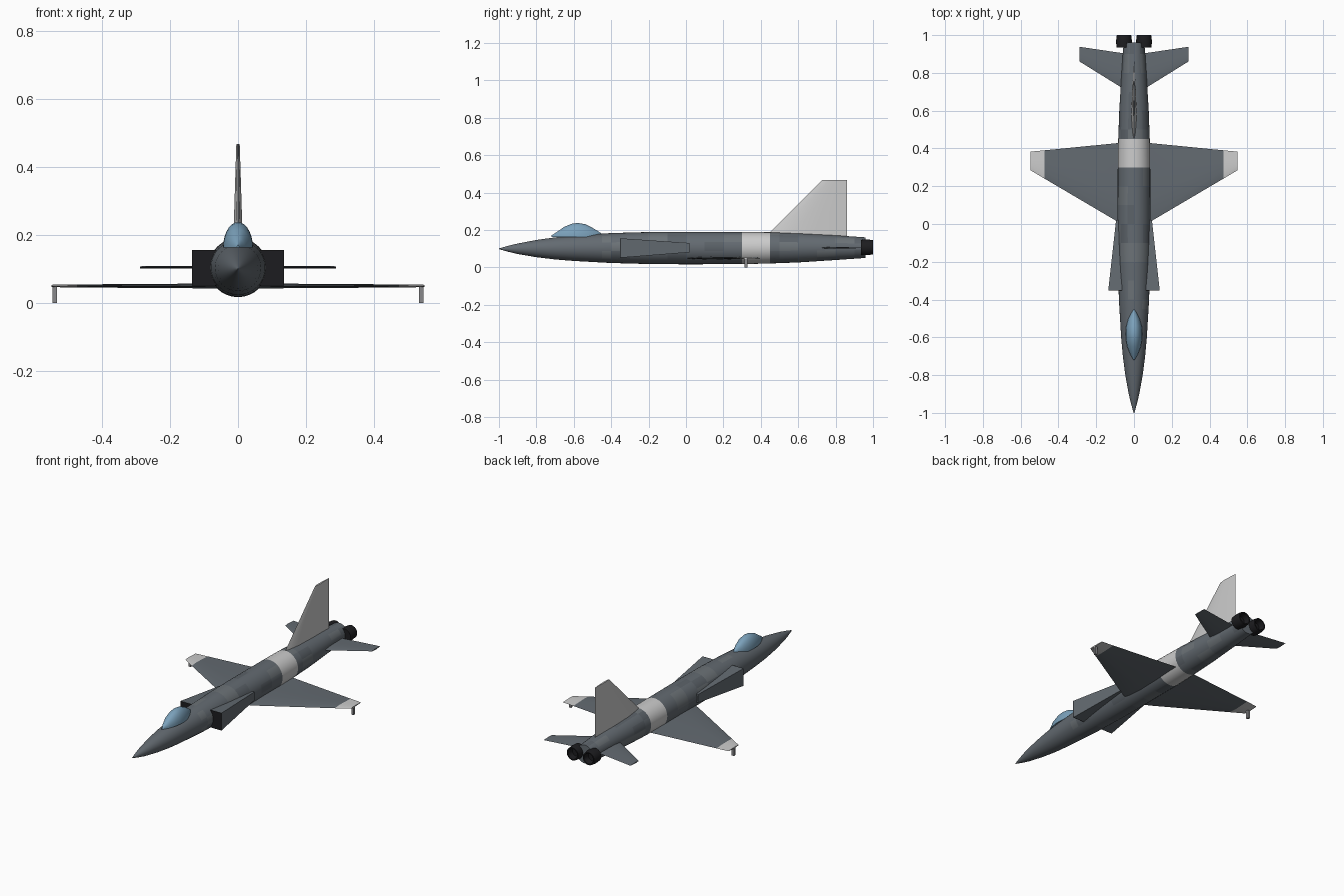
import bpy, bmesh, math, random

if "Cube" in bpy.data.objects:
    bpy.data.objects.remove(bpy.data.objects["Cube"])

random.seed(4)


def mat(name, r, g, b):
    m = bpy.data.materials.new(name)
    m.diffuse_color = (r, g, b, 1)
    m.use_nodes = True
    m.node_tree.nodes["Principled BSDF"].inputs["Base Color"].default_value = m.diffuse_color
    return m


GREY = mat("grey", 0.125, 0.145, 0.165)
GREY_LIGHT = mat("grey_patch", 0.15, 0.17, 0.185)
GREY_DARK = mat("grey_dark_patch", 0.105, 0.122, 0.14)
WHITE = mat("pale", 0.6, 0.6, 0.58)
GLASS = mat("canopy_blue", 0.2, 0.36, 0.5)
BLACK = mat("black", 0.012, 0.012, 0.014)
POD = mat("pod_grey", 0.25, 0.25, 0.26)


def loft(name, rings, mats, pick=None, mirror=False, angle=35):
    """Skin a list of equal-length closed rings and cap both ends."""
    bm = bmesh.new()
    vs = [[bm.verts.new(p) for p in ring] for ring in rings]
    n = len(rings[0])
    for i in range(len(rings) - 1):
        for j in range(n):
            k = (j + 1) % n
            f = bm.faces.new((vs[i][j], vs[i][k], vs[i + 1][k], vs[i + 1][j]))
            f.material_index = pick(i, j) if pick else 0
    for ring, i in ((vs[0], 0), (vs[-1], len(rings) - 2)):
        bm.faces.new(ring).material_index = pick(i, -1) if pick else 0
    bmesh.ops.recalc_face_normals(bm, faces=bm.faces)
    me = bpy.data.meshes.new(name)
    bm.to_mesh(me)
    bm.free()
    ob = bpy.data.objects.new(name, me)
    bpy.context.collection.objects.link(ob)
    for m in mats:
        me.materials.append(m)
    bpy.ops.object.select_all(action='DESELECT')
    bpy.context.view_layer.objects.active = ob
    ob.select_set(True)
    bpy.ops.object.shade_smooth_by_angle(angle=math.radians(angle))
    if mirror:
        ob.modifiers.new("mirror", 'MIRROR')
    return ob


def circle(y, r, z, x=0.0, n=32):
    return [(x + r * math.sin(2 * math.pi * a / n), y, z + r * math.cos(2 * math.pi * a / n))
            for a in range(n)]


def lerp(table, y):
    for a, b in zip(table, table[1:]):
        if y <= b[0]:
            t = (y - a[0]) / (b[0] - a[0])
            return [u + (v - u) * t for u, v in zip(a, b)]
    return table[-1]


# Fuselage: stations are (y, radius, centre z)
body = [(-1, .002, .1), (-.95, .016, .1), (-.9, .028, .1), (-.8, .046, .101), (-.7, .059, .102),
        (-.6, .068, .103), (-.4, .08, .104), (-.2, .0855, .104), (0, .087, .104), (.3, .086, .104),
        (.45, .0835, .105), (.6, .078, .105), (.8, .066, .106), (.96, .055, .106)]
ys = [-1 + .05 * i for i in range(40)] + [.96]
patches = {}


def body_colour(i, j):
    if .29 < ys[i] < .44:
        return 3
    if ys[i] < -.45 or j < 0:
        return 0
    return patches.setdefault((i // 2, j // 3), random.choice((0, 0, 0, 1, 2)))


loft("fuselage", [circle(*lerp(body, y)) for y in ys],
     [GREY, GREY_LIGHT, GREY_DARK, WHITE], body_colour)

# Canopy: stations are (y, half width, top z) over a flat base
can = [(-.72, .003, .171), (-.69, .02, .19), (-.65, .036, .218), (-.61, .043, .234), (-.58, .044, .238),
       (-.54, .041, .232), (-.5, .03, .212), (-.47, .016, .194), (-.45, .003, .18)]
rings = []
for y, w, top in can:
    rings.append([(w * math.cos(math.pi * a / 14), y, .163 + (top - .163) * math.sin(math.pi * a / 14))
                  for a in range(15)])
loft("canopy", rings, [GLASS])

# Thin tapered surfaces: sections are (span, leading y, trailing y, half thickness)
AEROFOIL = [(0, 0), (.08, .5), (.3, 1), (.6, .75), (1, .1), (.6, -.75), (.3, -1), (.08, -.5)]


def surface(name, sections, place, mats, pick=None, mirror=False):
    rings = [[place(s, le + (te - le) * u, h * t) for u, t in AEROFOIL] for s, le, te, h in sections]
    return loft(name, rings, mats, pick, mirror)


surface("wing", [(.04, -.01, .432, .008), (.1, .02, .427, .007), (.475, .241, .39, .0045), (.549, .285, .383, .0035)],
        lambda s, y, t: (s, y, .05 + t), [GREY, WHITE], lambda i, j: int(i == 2), True)
surface("tailplane", [(.03, .7, .9, .005), (.288, .86, .938, .003)],
        lambda s, y, t: (s, y, .105 + t), [GREY], None, True)
surface("tail_fin", [(.15, .41, .86, .015), (.468, .73, .86, .005)],
        lambda s, y, t: (t, y, s), [WHITE])


# Side intakes: tapered boxes with a dark mouth
def box_ring(y, x0, x1, z0, z1):
    return [(x0, y, z0), (x1, y, z0), (x1, y, z1), (x0, y, z1)]


loft("intake", [box_ring(-.35, .05, .136, .052, .156), box_ring(.02, .05, .095, .081, .131)],
     [GREY], None, True)
loft("intake_mouth", [box_ring(-.352, .06, .136, .052, .156), box_ring(-.345, .06, .135, .053, .155)],
     [BLACK], None, True)

# Twin exhaust nozzles with a recessed outlet
loft("exhaust_nozzle", [circle(y, r, .108, .053, 20) for y, r in
                        ((.935, .04), (.97, .042), (1, .038), (1, .031), (.965, .026))],
     [BLACK], None, True)

# Small pods hanging under the wing tips
loft("wingtip_pod", [[(x, y, z) for x, y in ((.533, .313), (.547, .313), (.547, .328), (.533, .328))]
                     for z in (0, .048)], [POD], None, True)
